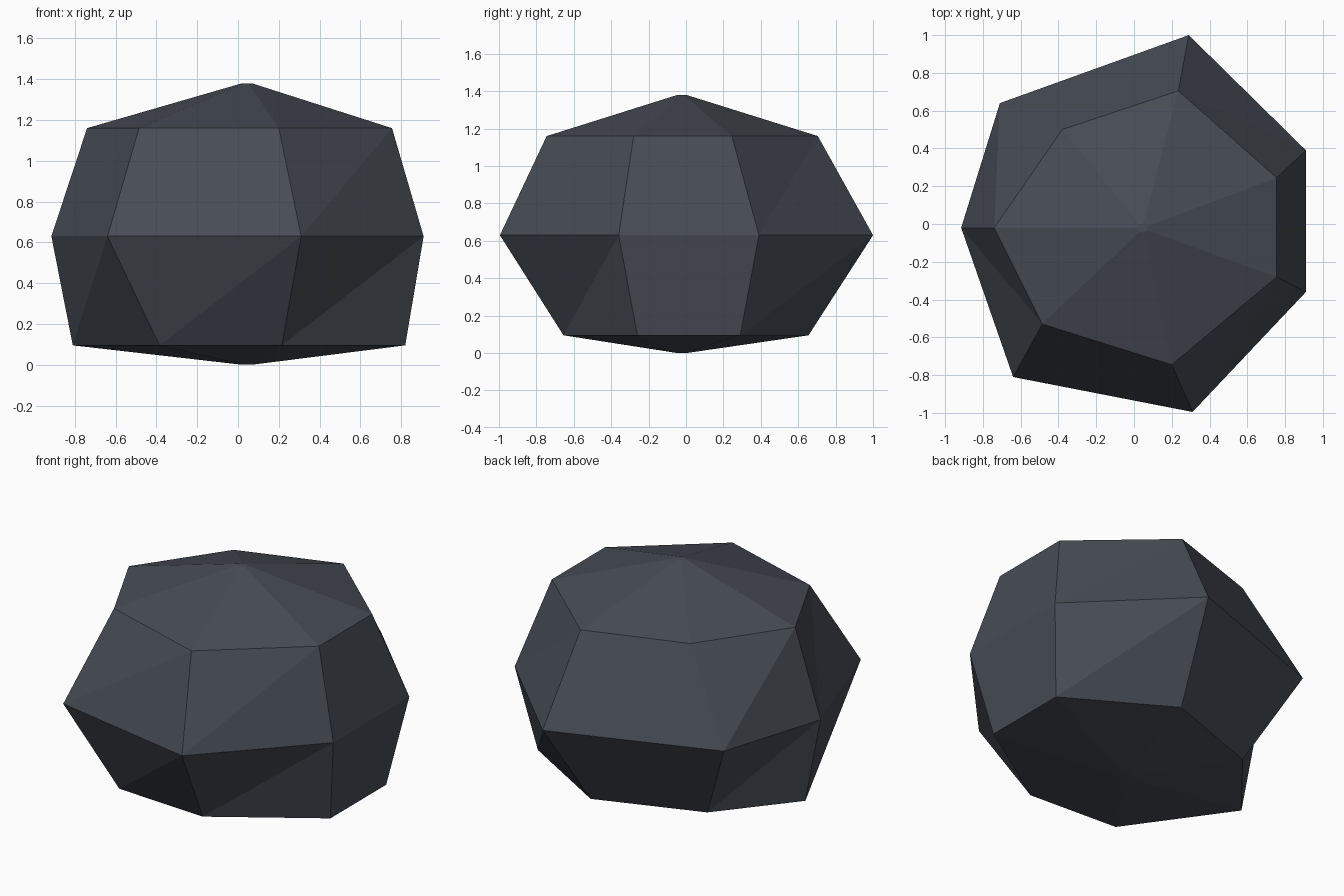
import bpy, bmesh, math

if "Cube" in bpy.data.objects:
    bpy.data.objects.remove(bpy.data.objects["Cube"])

SIDES = 7
# Rock cross-sections: height and (x, y) corners, counter-clockwise from the left
RINGS = [
    (0.095, [(-0.81, -0.02), (-0.385, -0.62), (0.215, -0.655), (0.82, -0.26),
             (0.82, 0.29), (0.20, 0.655), (-0.445, 0.425)]),
    (0.63, [(-0.915, -0.02), (-0.64, -0.81), (0.31, -0.995), (0.91, -0.36),
            (0.91, 0.39), (0.29, 1.0), (-0.71, 0.64)]),
    (1.16, [(-0.74, -0.02), (-0.485, -0.53), (0.20, -0.745), (0.755, -0.28),
            (0.755, 0.245), (0.235, 0.705), (-0.38, 0.50)]),
]


def tip(z, radius=0.025):
    """Tiny flat ring closing the rock at top or bottom."""
    return (z, [(0.045 + radius * math.cos(math.pi + i * math.tau / SIDES),
                 -0.022 + radius * math.sin(math.pi + i * math.tau / SIDES))
                for i in range(SIDES)])


bm = bmesh.new()
rings = [[bm.verts.new((x, y, z)) for x, y in pts]
         for z, pts in [tip(0.005)] + RINGS + [tip(1.38)]]

# Facets between neighbouring rings, each split along the same diagonal
for low, high in zip(rings, rings[1:]):
    for i in range(SIDES):
        j = (i + 1) % SIDES
        bm.faces.new((low[i], low[j], high[j]))
        bm.faces.new((low[i], high[j], high[i]))

# End caps
bm.faces.new(rings[0][::-1])
bm.faces.new(rings[-1])
for v in rings[0]:
    v.co.z = 0.0

mesh = bpy.data.meshes.new("rock")
bm.to_mesh(mesh)
bm.free()

slate = bpy.data.materials.new("dark slate")
slate.diffuse_color = (0.062, 0.072, 0.090, 1)
slate.use_nodes = True
slate.node_tree.nodes["Principled BSDF"].inputs["Base Color"].default_value = slate.diffuse_color
mesh.materials.append(slate)
rock = bpy.data.objects.new("rock", mesh)
bpy.context.collection.objects.link(rock)
